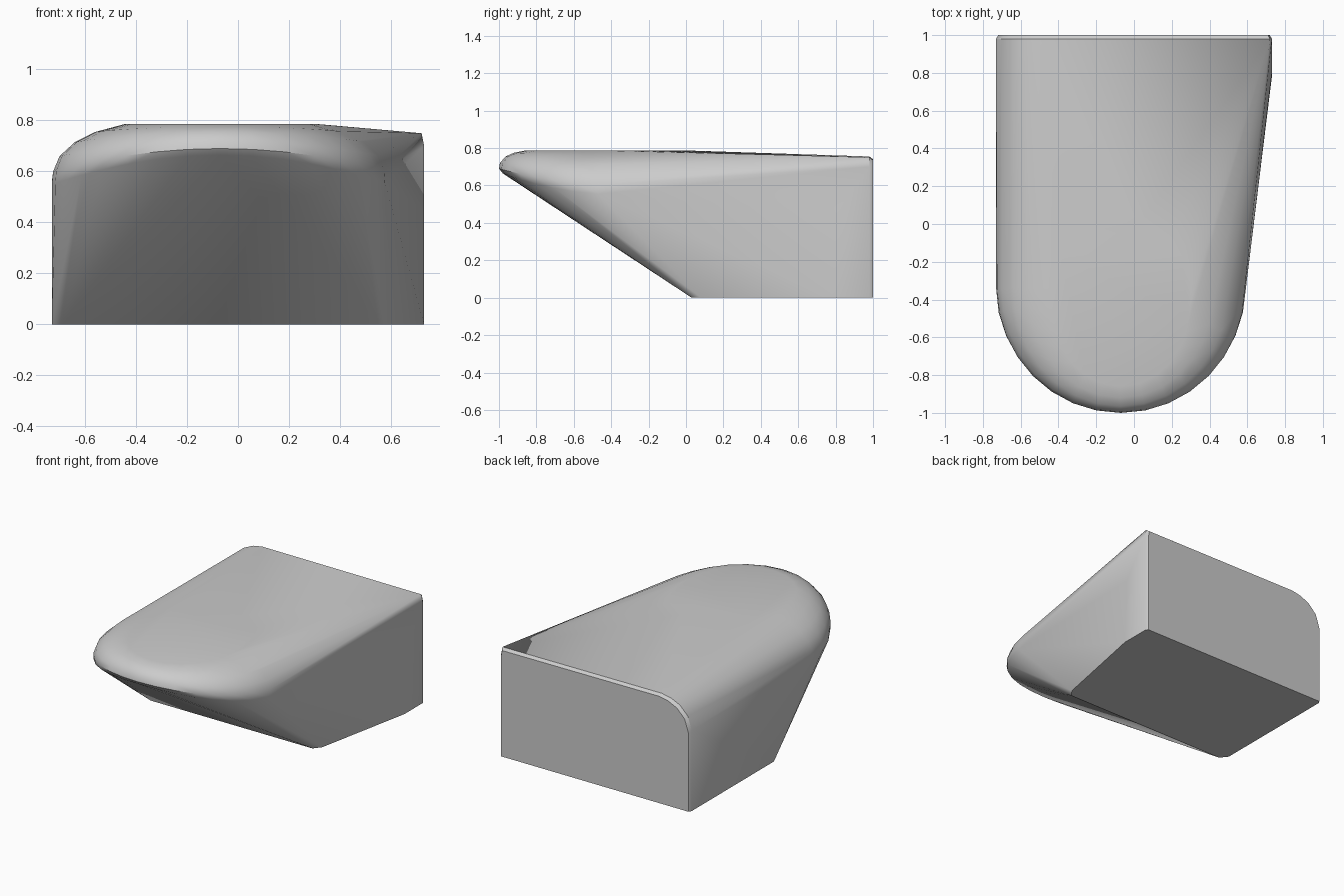
import bpy
import bmesh
from math import sin, cos, pi

cube = bpy.data.objects.get("Cube")
if cube:
    bpy.data.objects.remove(cube, do_unlink=True)

CX, CY, R = -0.07, -0.34, 0.66      # centre and radius of the rounded nose
BACK, RIGHT, LEFT = 1.0, -0.73, 0.73


def nose_ring(front_inset, side_inset, front_z, side_z, steps=16):
    """Half ring round the nose, blending from its tip to its sides."""
    pts = []
    for i in range(steps + 1):
        a = pi + pi * i / steps
        s = cos(a) ** 2
        r = R - front_inset * (1 - s) - side_inset * s
        z = front_z * (1 - s) + side_z * s
        pts.append((CX + r * cos(a), CY + r * sin(a), z))
    return pts


points = []

# Rounded rim of the nose, from underside to crown
points += nose_ring(0.02, 0.0, 0.665, 0.55)
points += nose_ring(0.0, 0.005, 0.69, 0.60)
points += nose_ring(0.005, 0.03, 0.72, 0.66)
points += nose_ring(0.035, 0.09, 0.755, 0.715)
points += nose_ring(0.08, 0.17, 0.775, 0.755)
points += nose_ring(0.14, 0.29, 0.787, 0.787)

# Rear half of the flat crown
for i in range(1, 12):
    a = pi * i / 12
    points.append((CX + 0.37 * cos(a), CY + 0.35 * sin(a), 0.787))

# Rear end: square on one side, rounded over on the other
rear = [(LEFT, 0), (LEFT, 0.70), (LEFT - 0.01, 0.75), (-0.50, 0.755),
        (-0.57, 0.742), (-0.64, 0.71), (-0.70, 0.65), (RIGHT, 0.56), (RIGHT, 0)]
for x, z in rear:
    points.append((x, BACK - 0.02, z))
    points.append((x * 0.985, BACK, max(0, z - 0.015)))

# Flat pad where the flared side meets the rear
points += [(LEFT, 0.78, 0), (LEFT, 0.80, 0.45)]

# Front edge of the base
points += [(0.59, 0.08, 0), (0.55, 0.03, 0), (-0.69, 0.03, 0), (RIGHT, 0.08, 0)]

# Wrap everything in one convex body
bm = bmesh.new()
for p in points:
    bm.verts.new(p)
hull = bmesh.ops.convex_hull(bm, input=bm.verts[:])
loose = {g for g in hull["geom_interior"] + hull["geom_unused"]
         if isinstance(g, bmesh.types.BMVert)}
bmesh.ops.delete(bm, geom=list(loose), context="VERTS")
bmesh.ops.dissolve_limit(bm, angle_limit=0.01, verts=bm.verts[:], edges=bm.edges[:])
bmesh.ops.recalc_face_normals(bm, faces=bm.faces[:])

mesh = bpy.data.meshes.new("wedge_body")
bm.to_mesh(mesh)
bm.free()
body = bpy.data.objects.new("wedge_body", mesh)
bpy.context.collection.objects.link(body)

bpy.ops.object.select_all(action="DESELECT")
body.select_set(True)
bpy.context.view_layer.objects.active = body
bpy.ops.object.shade_smooth_by_angle(angle=pi / 6)
